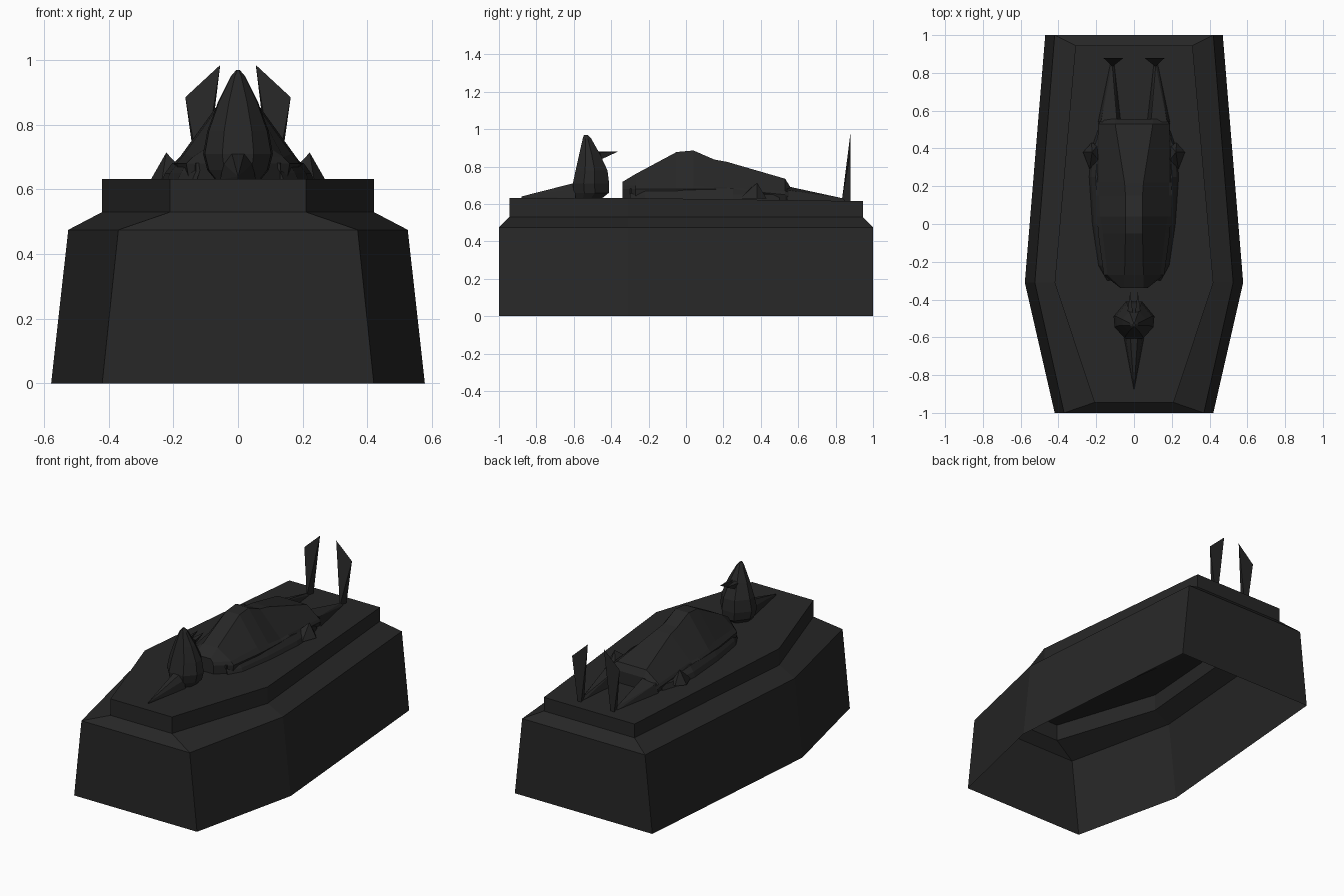
import bpy, bmesh
from mathutils import Vector

old = bpy.data.objects.get("Cube")
if old:
    bpy.data.objects.remove(old, do_unlink=True)

stone = bpy.data.materials.new("charcoal stone")
stone.use_nodes = True
colour = (0.02, 0.02, 0.02, 1)
stone.diffuse_color = colour
stone.node_tree.nodes["Principled BSDF"].inputs["Base Color"].default_value = colour


def finish(name, bm):
    bmesh.ops.recalc_face_normals(bm, faces=bm.faces)
    mesh = bpy.data.meshes.new(name)
    bm.to_mesh(mesh)
    bm.free()
    mesh.materials.append(stone)
    obj = bpy.data.objects.new(name, mesh)
    bpy.context.collection.objects.link(obj)
    return obj


def loft(name, rings, cap_start=True, cap_end=True):
    """Bridge closed rings of equal length."""
    bm = bmesh.new()
    rows = [[bm.verts.new(p) for p in ring] for ring in rings]
    count = len(rows[0])
    for a, b in zip(rows, rows[1:]):
        for i in range(count):
            j = (i + 1) % count
            bm.faces.new((a[i], a[j], b[j], b[i]))
    if cap_start:
        bm.faces.new(rows[0])
    if cap_end:
        bm.faces.new(rows[-1])
    return finish(name, bm)


def hull(name, points, side=1):
    """Faceted solid around a few points, mirrored when side is -1."""
    bm = bmesh.new()
    for x, y, z in points:
        bm.verts.new((x * side, y, z))
    result = bmesh.ops.convex_hull(bm, input=bm.verts)
    loose = [g for g in result["geom_interior"] if isinstance(g, bmesh.types.BMVert)]
    bmesh.ops.delete(bm, geom=loose, context="VERTS")
    return finish(name, bm)


def mirrored(half):
    """Close a +x half outline with its mirror image."""
    return half + [(-x, y, z) for x, y, z in reversed(half)]


# Hollow coffin: six-sided plan, leaning sides, chamfer and raised lid
def plan(front, middle, back, y_end, heights):
    z0, z1, z2 = heights
    return mirrored([(front, -y_end, z0), (middle, -0.31, z1), (back, y_end, z2)])


loft("coffin", [
    plan(0.42, 0.578, 0.47, 1.0, (0, 0, 0)),
    plan(0.37, 0.525, 0.42, 1.0, (0.475,) * 3),
    plan(0.21, 0.42, 0.31, 0.945, (0.53,) * 3),
    plan(0.21, 0.42, 0.31, 0.945, (0.632, 0.632, 0.615)),
], cap_start=False)

# Reclining body: y, base width, rim width, rim z, shoulder width, shoulder z, ridge width, ridge z
body_rows = [
    (-0.34, 0.07, 0.07, 0.68, 0.065, 0.70, 0.05, 0.718),
    (-0.27, 0.15, 0.16, 0.68, 0.14, 0.70, 0.05, 0.76),
    (-0.05, 0.18, 0.19, 0.68, 0.165, 0.71, 0.045, 0.878),
    (0.04, 0.18, 0.195, 0.68, 0.18, 0.70, 0.045, 0.886),
    (0.15, 0.18, 0.20, 0.68, 0.185, 0.69, 0.045, 0.838),
    (0.22, 0.18, 0.20, 0.68, 0.185, 0.69, 0.05, 0.825),
    (0.53, 0.18, 0.19, 0.65, 0.185, 0.67, 0.10, 0.735),
    (0.555, 0.17, 0.18, 0.64, 0.175, 0.66, 0.10, 0.695),
]
loft("body", [
    mirrored([(b, y, 0.62), (r, y, rz), (s, y, sz), (t, y, tz)])
    for y, b, r, rz, s, sz, t, tz in body_rows
])

# Hooded head: stacked octagons given by z, half width, front y, back y
head_rows = [
    (0.63, 0.07, -0.595, -0.45),
    (0.66, 0.095, -0.60, -0.412),
    (0.71, 0.108, -0.605, -0.411),
    (0.78, 0.095, -0.59, -0.42),
    (0.87, 0.062, -0.57, -0.462),
    (0.95, 0.022, -0.552, -0.507),
    (0.97, 0.005, -0.545, -0.525),
]


def head_ring(z, w, front, back):
    depth = back - front
    return mirrored([
        (w * 0.45, front, z),
        (w * 0.95, front + depth * 0.3, z),
        (w, front + depth * 0.6, z),
        (w * 0.4, back, z),
    ])


loft("hooded_head", [head_ring(*row) for row in head_rows])

# Pointed beard lying toward the front edge
hull("beard", [(0, -0.88, 0.64), (0, -0.88, 0.63),
               (0.055, -0.59, 0.63), (-0.055, -0.59, 0.63),
               (0.045, -0.59, 0.68), (-0.045, -0.59, 0.68),
               (0.02, -0.59, 0.714), (-0.02, -0.59, 0.714)])

for side, label in ((1, "left"), (-1, "right")):
    # Little spike at the back of the hood
    hull(label + "_hood_spike", [(0.02, -0.36, 0.882), (0.006, -0.47, 0.88),
                                 (0.034, -0.46, 0.875), (0.02, -0.45, 0.84)], side)

    # Arm resting along the body
    arm_rows = [(-0.30, 0.13, 0.145), (-0.22, 0.15, 0.19), (0.0, 0.15, 0.222),
                (0.25, 0.15, 0.238), (0.40, 0.15, 0.225), (0.50, 0.15, 0.19)]
    loft(label + "_arm", [
        [(side * x, y, z) for x, z in
         ((inner, 0.62), (outer, 0.62), (outer - 0.012, 0.65),
          (outer - 0.035, 0.682 if y < 0.3 else 0.66), (inner, 0.682 if y < 0.3 else 0.65))]
        for y, inner, outer in arm_rows])

    # Angular hand
    hull(label + "_hand", [(0.27, 0.38, 0.63), (0.235, 0.29, 0.63), (0.225, 0.43, 0.63),
                           (0.222, 0.38, 0.714), (0.19, 0.34, 0.68), (0.19, 0.42, 0.64)], side)

    # Tapering leg
    hull(label + "_leg", [(0.07, 0.54, 0.62), (0.19, 0.54, 0.62), (0.175, 0.54, 0.675),
                          (0.09, 0.54, 0.695), (0.105, 0.85, 0.615), (0.125, 0.85, 0.615),
                          (0.115, 0.84, 0.63)], side)

    # Upright blade-like foot
    hull(label + "_foot", [(0.10, 0.88, 0.615), (0.125, 0.88, 0.615), (0.113, 0.833, 0.615),
                           (0.163, 0.88, 0.885), (0.055, 0.88, 0.985)], side)
